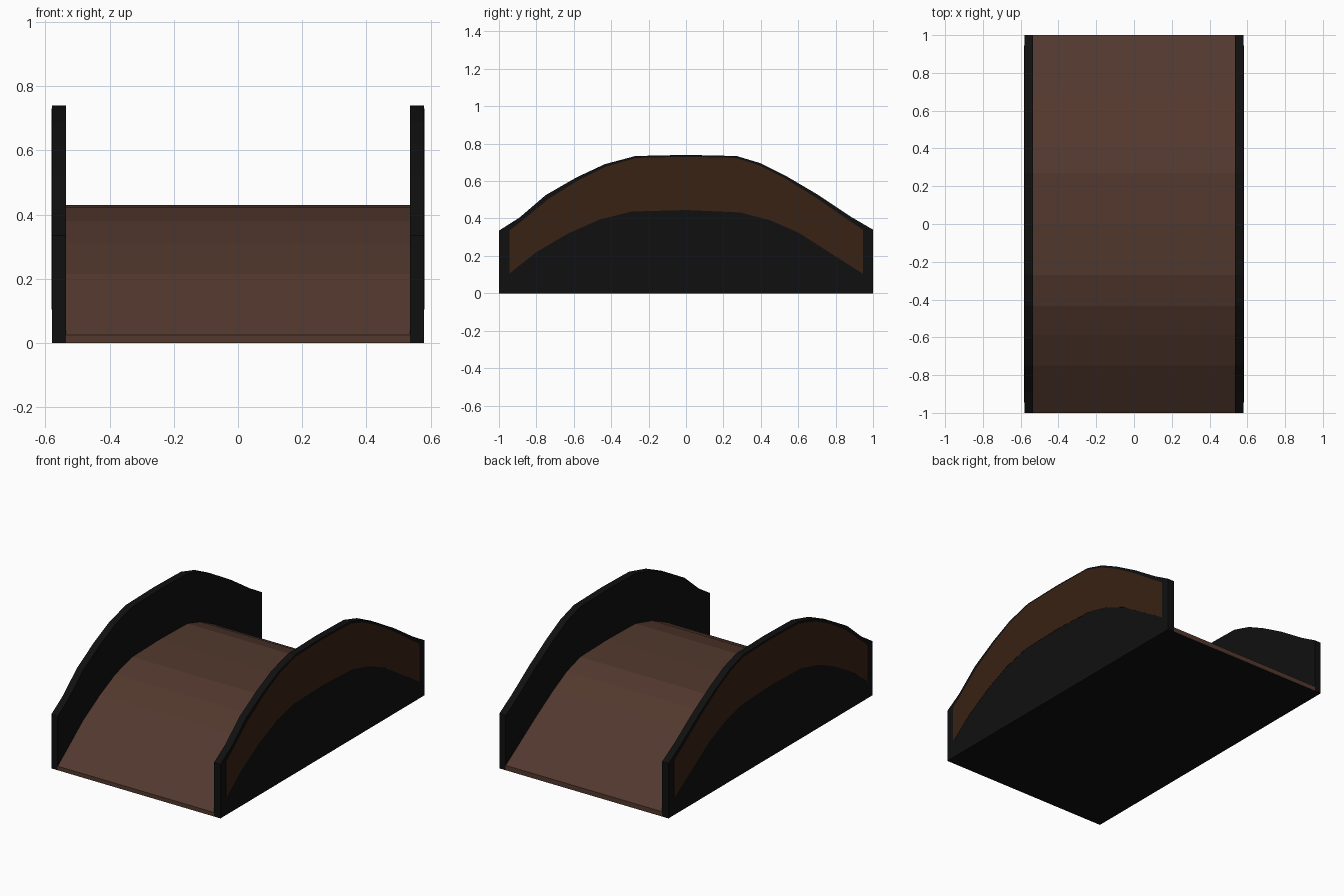
import bpy, bmesh

if "Cube" in bpy.data.objects:
    bpy.data.objects.remove(bpy.data.objects["Cube"])


def material(name, rgb):
    m = bpy.data.materials.new(name)
    m.diffuse_color = (*rgb, 1)
    m.use_nodes = True
    m.node_tree.nodes["Principled BSDF"].inputs["Base Color"].default_value = m.diffuse_color
    return m


BLACK = material("black_paint", (0.005, 0.005, 0.005))
DECK = material("deck_brown", (0.085, 0.04, 0.027))
PANEL = material("panel_brown", (0.04, 0.016, 0.007))


def extrude_profile(name, profile, x0, x1, mats):
    """Solid from a (y, z) outline, spanning x0 to x1."""
    bm = bmesh.new()
    face = bm.faces.new([bm.verts.new((x0, y, z)) for y, z in profile])
    new = bmesh.ops.extrude_face_region(bm, geom=[face])["geom"]
    bmesh.ops.translate(bm, vec=(x1 - x0, 0, 0),
                        verts=[v for v in new if isinstance(v, bmesh.types.BMVert)])
    bmesh.ops.recalc_face_normals(bm, faces=bm.faces)
    if len(mats) > 1:  # second material goes on the underside
        for f in bm.faces:
            if f.normal.z < -0.9:
                f.material_index = 1
    mesh = bpy.data.meshes.new(name)
    bm.to_mesh(mesh)
    bm.free()
    for m in mats:
        mesh.materials.append(m)
    obj = bpy.data.objects.new(name, mesh)
    bpy.context.collection.objects.link(obj)
    return obj


# Arched top line of the side walls; the deck follows it lower down
arch = [(-1, 0.335), (-0.89, 0.405), (-0.75, 0.525), (-0.585, 0.62),
        (-0.435, 0.69), (-0.27, 0.734), (0, 0.74), (0.27, 0.734),
        (0.4, 0.695), (0.53, 0.63), (0.7, 0.53), (0.88, 0.41), (1, 0.34)]
deck_line = [(y, z - 0.31) for y, z in arch if abs(y) not in (0.89, 0.88)]

# Brown panel outline on the outer wall faces
panel_top = [(-0.945, 0.335), (-0.88, 0.385), (-0.735, 0.505), (-0.575, 0.605),
             (-0.43, 0.677), (-0.265, 0.724), (0, 0.73), (0.265, 0.724),
             (0.39, 0.685), (0.52, 0.62), (0.69, 0.515), (0.87, 0.39), (0.945, 0.34)]
panel_bottom = [(0.945, 0.105), (0.6, 0.325), (0.45, 0.39), (0.29, 0.432),
                (0, 0.445), (-0.29, 0.437), (-0.46, 0.395), (-0.63, 0.32),
                (-0.8, 0.22), (-0.945, 0.105)]

# Curved walkway with a dark flat underside
extrude_profile("deck", deck_line + [(1, 0), (-1, 0)], -0.536, 0.536, [DECK, BLACK])

# Side walls and their panels
for side, s in (("right", 1), ("left", -1)):
    extrude_profile(side + "_wall", arch + [(1, 0), (-1, 0)],
                    s * 0.536, s * 0.58, [BLACK])
    extrude_profile(side + "_wall_panel", panel_top + panel_bottom,
                    s * 0.578, s * 0.5815, [PANEL])
